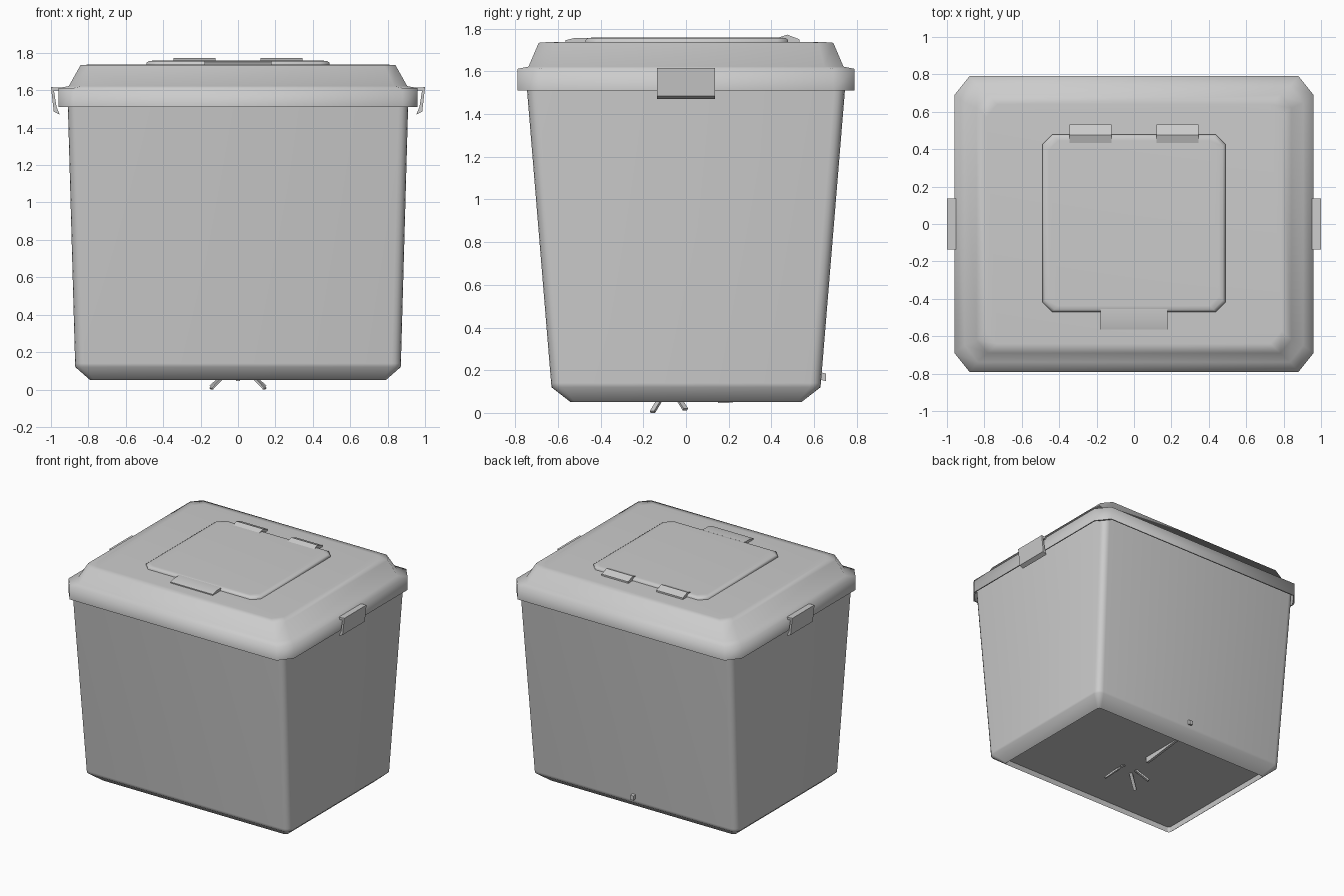
import bpy, bmesh, math
from mathutils import Vector

if "Cube" in bpy.data.objects:
    bpy.data.objects.remove(bpy.data.objects["Cube"])

grey = bpy.data.materials.new("plain grey")
grey.diffuse_color = (0.6, 0.6, 0.6, 1)
grey.use_nodes = True
grey.node_tree.nodes["Principled BSDF"].inputs["Base Color"].default_value = grey.diffuse_color


def finish(name, bm, angle=35, recalc=True):
    if recalc:
        bmesh.ops.recalc_face_normals(bm, faces=bm.faces)
    me = bpy.data.meshes.new(name)
    bm.to_mesh(me)
    bm.free()
    ob = bpy.data.objects.new(name, me)
    bpy.context.collection.objects.link(ob)
    me.materials.append(grey)
    bpy.ops.object.select_all(action='DESELECT')
    ob.select_set(True)
    bpy.context.view_layer.objects.active = ob
    bpy.ops.object.shade_smooth_by_angle(angle=math.radians(angle))
    return ob


def outline(hx, hy, cx, cy, segs):
    """Rectangle with chamfered (segs=1) or rounded corners."""
    pts = []
    for q, (sx, sy) in enumerate([(1, 1), (-1, 1), (-1, -1), (1, -1)]):
        for i in range(segs + 1):
            a = math.pi / 2 * (q + i / segs)
            pts.append((sx * (hx - cx) + cx * math.cos(a),
                        sy * (hy - cy) + cy * math.sin(a)))
    return pts


def loft(name, rings, segs, angle):
    """Rings are (half x, half y, z, corner x, corner y), first to last."""
    bm = bmesh.new()
    loops = [[bm.verts.new((x, y, z)) for x, y in outline(hx, hy, cx, cy, segs)]
             for hx, hy, z, cx, cy in rings]
    n = len(loops[0])
    for a, b in zip(loops, loops[1:]):
        for i in range(n):
            j = (i + 1) % n
            bm.faces.new((a[i], a[j], b[j], b[i]))
    bm.faces.new(loops[0][::-1])
    bm.faces.new(loops[-1])
    return finish(name, bm, angle)


def prism(name, pts, vec, angle=35):
    """Extrude a planar outline along a vector."""
    bm = bmesh.new()
    f = bm.faces.new([bm.verts.new(p) for p in pts])
    r = bmesh.ops.extrude_face_region(bm, geom=[f])
    bmesh.ops.translate(bm, vec=Vector(vec),
                        verts=[v for v in r["geom"] if isinstance(v, bmesh.types.BMVert)])
    return finish(name, bm, angle)


# Tapered bin body: recessed floor, chamfered foot, walls running up inside the lid
loft("body", [
    (0.785, 0.535, 0.09, 0.02, 0.02),
    (0.79, 0.54, 0.05, 0.02, 0.02),
    (0.87, 0.63, 0.12, 0.05, 0.05),
    (0.871, 0.632, 0.14, 0.05, 0.05),
    (0.912, 0.752, 1.60, 0.05, 0.05)], 4, 52)

# Lid shell: hollow underneath, upright rim, small ledge, sloped shoulders
loft("lid", [
    (0.93, 0.762, 1.60, 0.08, 0.10),
    (0.952, 0.782, 1.598, 0.08, 0.10),
    (0.952, 0.782, 1.51, 0.08, 0.10),
    (0.96, 0.79, 1.51, 0.08, 0.10),
    (0.96, 0.79, 1.612, 0.08, 0.10),
    (0.905, 0.738, 1.622, 0.07, 0.09),
    (0.842, 0.690, 1.734, 0.06, 0.07),
    (0.79, 0.64, 1.738, 0.06, 0.07)], 1, 82)

# Raised access hatch
hatch = loft("hatch", [
    (0.488, 0.474, 1.73, 0.05, 0.05),
    (0.488, 0.474, 1.748, 0.05, 0.05),
    (0.475, 0.461, 1.757, 0.05, 0.05),
    (0.455, 0.441, 1.758, 0.05, 0.05)], 1, 60)
hatch.location.y = 0.004

# Front latch of the hatch, flush with its top
prism("hatch_latch", [(-0.18, -0.565, 1.73), (-0.18, -0.565, 1.746), (-0.18, -0.52, 1.757),
                      (-0.18, -0.455, 1.7575), (-0.18, -0.455, 1.73)], (0.36, 0, 0))

# Hinges and side clips, mirrored left and right
for s, side in ((1, "right"), (-1, "left")):
    x = s * 0.12
    prism("hinge_" + side, [(x, 0.532, 1.73), (x, 0.532, 1.75), (x, 0.475, 1.772),
                            (x, 0.43, 1.757), (x, 0.43, 1.73)], (s * 0.225, 0, 0))
    prism("clip_" + side, [(s * px, -0.135, pz) for px, pz in
                           [(0.945, 1.613), (1.0, 1.617), (0.985, 1.485), (0.953, 1.47),
                            (0.97, 1.51), (0.984, 1.598), (0.945, 1.598)]], (0, 0.27, 0))

    # Small splayed drain tabs under the floor
    for tag, y0, y1, z1 in (("front", -0.10, -0.155, 0.0), ("back", -0.055, -0.005, 0.012)):
        a, b = Vector((s * 0.05, y0, 0.092)), Vector((s * 0.14, y1, z1))
        d = (b - a).normalized()
        t = d.cross(Vector((0, 0, 1))).normalized() * 0.012
        prism("drain_tab_%s_%s" % (tag, side), [a - t, a + t, b + t, b - t],
              d.cross(t).normalized() * (0.012 if d.cross(t).z > 0 else -0.012))

# Drain tube under the floor and its nub on the back wall
prism("drain_tube", [(-0.01, 0.15, 0.046), (-0.01, 0.19, 0.046), (-0.01, 0.5, 0.085),
                     (-0.01, 0.5, 0.095), (-0.01, 0.15, 0.095)], (0.02, 0, 0))
prism("drain_nub", [(-0.014, 0.63, 0.155), (0.014, 0.63, 0.155), (0.014, 0.63, 0.19),
                    (-0.014, 0.63, 0.19)], (0, 0.026, -0.006))
